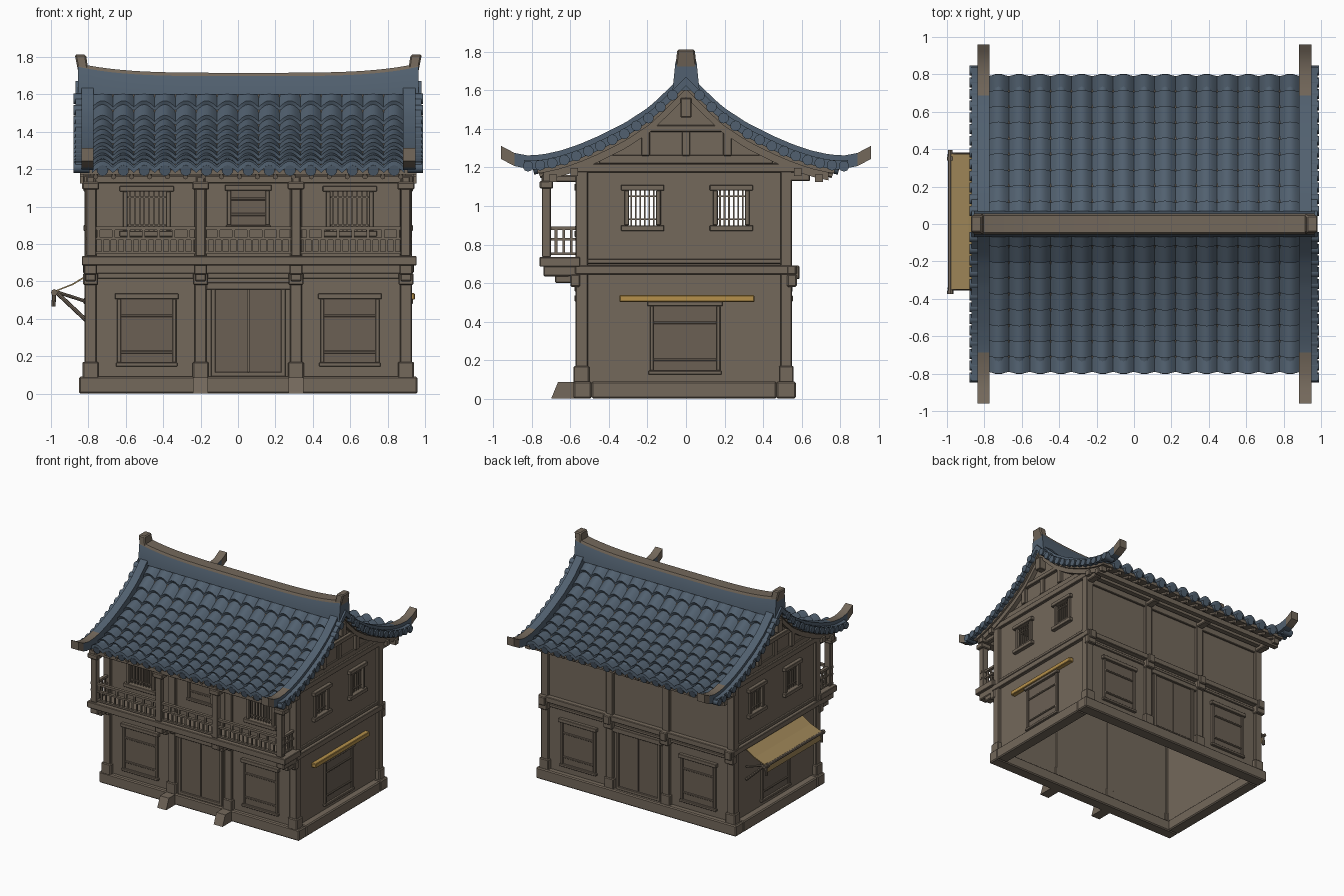
import bpy, bmesh, math
from mathutils import Matrix, Vector

if "Cube" in bpy.data.objects:
    bpy.data.objects.remove(bpy.data.objects["Cube"])

CX = 0.055  # the house sits slightly right of centre, the awning balances it


def material(name, rgb):
    m = bpy.data.materials.new(name)
    m.diffuse_color = (*rgb, 1)
    m.use_nodes = True
    m.node_tree.nodes["Principled BSDF"].inputs["Base Color"].default_value = m.diffuse_color
    return m


WOOD = material("brown wood", (0.172, 0.138, 0.104))
PANEL = material("dark brown panel", (0.145, 0.115, 0.088))
SLATE = material("blue slate", (0.083, 0.118, 0.160))
CLOTH = material("tan cloth", (0.34, 0.235, 0.095))
GOLD = material("gold trim", (0.46, 0.28, 0.07))


def finish(name, bm, mats, smooth=False, bevel=0):
    bmesh.ops.recalc_face_normals(bm, faces=bm.faces)
    me = bpy.data.meshes.new(name)
    bm.to_mesh(me)
    bm.free()
    for m in mats:
        me.materials.append(m)
    ob = bpy.data.objects.new(name, me)
    ob.location.x = CX
    bpy.context.collection.objects.link(ob)
    if bevel:
        b = ob.modifiers.new("bevel", "BEVEL")
        b.width, b.segments = bevel, 1
    if smooth:
        bpy.ops.object.select_all(action="DESELECT")
        ob.select_set(True)
        bpy.context.view_layer.objects.active = ob
        bpy.ops.object.shade_smooth_by_angle(angle=math.radians(40))
    return ob


def boxes(name, mat, items, bevel=0):
    bm = bmesh.new()
    for x0, x1, y0, y1, z0, z1 in items:
        c = Matrix.Translation(((x0 + x1) / 2, (y0 + y1) / 2, (z0 + z1) / 2))
        bmesh.ops.create_cube(bm, size=1, matrix=c @ Matrix.Diagonal((abs(x1 - x0), abs(y1 - y0), abs(z1 - z0), 1)))
    return finish(name, bm, [mat], bevel=bevel)


def rods(name, mat, items, seg=8):
    bm = bmesh.new()
    for a, b, r in items:
        a, b = Vector(a), Vector(b)
        m = Matrix.Translation((a + b) / 2) @ (b - a).to_track_quat("Z", "Y").to_matrix().to_4x4()
        bmesh.ops.create_cone(bm, cap_ends=True, segments=seg, radius1=r, radius2=r, depth=(b - a).length, matrix=m)
    return finish(name, bm, [mat], smooth=True)


def on(face, u0, u1, d0, d1, z0, z1):
    """Box on a wall: u along the wall, d outward from it."""
    if face == "front":
        return (u0, u1, -0.55 - d1, -0.55 - d0, z0, z1)
    if face == "back":
        return (u0, u1, 0.525 + d0, 0.525 + d1, z0, z1)
    s = 1 if face == "right" else -1
    return (s * (0.85 + d0), s * (0.85 + d1), u0, u1, z0, z1)


def wall(face, u0, u1, z0, z1, holes):
    us = sorted({u0, u1, *[h[0] for h in holes], *[h[1] for h in holes]})
    zs = sorted({z0, z1, *[h[2] for h in holes], *[h[3] for h in holes]})
    cells = []
    for a, b in zip(us, us[1:]):
        for c, d in zip(zs, zs[1:]):
            if not any(h[0] <= a and b <= h[1] and h[2] <= c and d <= h[3] for h in holes):
                cells.append(on(face, a, b, -0.025, 0, c, d))
    boxes(face + "_wall", WOOD, cells)


def barred_window(face, u, w, z0, z1, n):
    f = [on(face, u - w - .03, u + w + .03, -.01, .03, z1, z1 + .03), on(face, u - w - .03, u + w + .03, -.01, .03, z0 - .03, z0)]
    f += [on(face, u + s * w - .012, u + s * w + .012, -.01, .018, z0, z1) for s in (-1, 1)]
    boxes(face + "_window_frame", WOOD, f, .003)
    bars = [on(face, u + w * (2 * (i + 1) / (n + 1) - 1) - .004, u + w * (2 * (i + 1) / (n + 1) - 1) + .004, -.014, -.004, z0, z1) for i in range(n)]
    bars += [on(face, u - w, u + w, -.014, -.002, z - .004, z + .004) for z in (z0 + .03, z1 - .03)]
    boxes(face + "_window_bars", WOOD, bars)


def shutter(face, u, w, z0, z1):
    boxes(face + "_shutter_panel", PANEL, [on(face, u - w, u + w, 0, .008, z0, z1)])
    f = [on(face, u - w - .03, u + w + .03, 0, .03, z1, z1 + .03), on(face, u - w - .025, u + w + .025, 0, .025, z0 - .02, z0)]
    f += [on(face, u + s * (w + .008) - .01, u + s * (w + .008) + .01, 0, .02, z0, z1) for s in (-1, 1)]
    f += [on(face, u - w, u + w, 0, .016, z, z + .014) for z in (z0 + .05, z0 + (z1 - z0) * .72)]
    boxes(face + "_shutter_frame", WOOD, f, .003)


def door(face):
    boxes(face + "_door_leaves", PANEL, [on(face, s * .004, s * .175, 0, .009, .11, .555) for s in (-1, 1)])
    f = [on(face, s * .175, s * .2, 0, .02, .09, .56) for s in (-1, 1)]
    f += [on(face, -.225, .225, 0, .028, .555, .595), on(face, -.2, .2, 0, .02, .09, .115)]
    boxes(face + "_door_frame", WOOD, f, .003)


# Walls, hollow and open below
side_w = [(u - .082, u + .082, .9, 1.08) for u in (-.225, .235)]
front_w = [(u - .115, u + .115, .87, 1.08) for u in (-.543, .543)]
wall("front", -.85, .85, .02, 1.22, front_w)
wall("back", -.85, .85, .02, 1.22, [])
for f in ("left", "right"):
    wall(f, -.55, .525, .02, 1.22, side_w)
    for h in side_w:
        barred_window(f, (h[0] + h[1]) / 2, .082, .9, 1.08, 6)
    shutter(f, -.005, .165, .145, .48)
for h in front_w:
    barred_window("front", (h[0] + h[1]) / 2, .115, .87, 1.08, 8)
shutter("front", 0, .095, .9, 1.085)
for f in ("front", "back"):
    door(f)
    for u in (-.543, .543):
        shutter(f, u, .14, .165, .505)

# Stone base ring and front steps
boxes("base", WOOD, [(-.905, .905, -.585, -.49, 0, .09), (-.905, .905, .47, .57, 0, .09),
                     (-.905, -.81, -.49, .47, 0, .09), (.81, .905, -.49, .47, 0, .09)], .008)
bm = bmesh.new()
for x in (-.255, .255):
    p = [bm.verts.new((x + sx * .04, y, z)) for sx in (-1, 1) for y, z in ((-.7, 0), (-.665, .085), (-.55, .085), (-.55, 0))]
    bm.faces.new(p[:4]), bm.faces.new(p[4:])
    for i in range(4):
        bm.faces.new((p[i], p[(i + 1) % 4], p[4 + (i + 1) % 4], p[4 + i]))
finish("front_step", bm, [WOOD])

# Pillars with plinths, and wall beams
pil, plinth, bracket, beam = [], [], [], []
for x in (-.843, -.255, .255, .843):
    for f in ("front", "back"):
        pil.append(on(f, x - .032, x + .032, -.03, .024, .05, 1.22))
        plinth.append(on(f, x - .042, x + .042, -.03, .034, .08, .17))
        bracket += [on(f, x - .04, x + .04, 0, .05, .58, .645), on(f, x - .03, x + .03, 0, .065, .62, .69)]
    bracket += [on("front", x - .035, x + .035, 0, .19, .635, .69), on("front", x - .03, x + .03, 0, .13, .60, .64),
                on("front", x - .022, x + .022, 0, .2, 1.125, 1.16), on("back", x - .03, x + .03, 0, .12, 1.13, 1.19),
                on("front", x - .045, x + .045, .14, .21, 1.09, 1.13)]
for s in ("left", "right"):
    for y0, y1 in ((-.574, -.51), (.49, .547)):
        pil.append(on(s, y0, y1, -.03, .025, .05, 1.22))
        plinth.append(on(s, y0 - .008, y1 + .008, -.03, .036, .08, .17))
    beam += [on(s, -.575, .575, 0, .032, .645, .69), on(s, -.56, .54, 0, .02, .70, .725),
             on(s, -.62, .62, 0, .028, 1.175, 1.22), on(s, -.45, .45, 0, .016, 1.22, 1.265),
             on(s, -.24, .24, 0, .03, 1.385, 1.42), on(s, -.028, .028, 0, .06, 1.46, 1.56),
             on(s, -.022, .022, 0, .02, 1.26, 1.39)]
    beam += [on(s, y - .022, y + .022, 0, .03, 1.26, 1.41) for y in (-.21, .215)]
beam += [on("front", -.87, .87, 0, .02, z, z + .03) for z in (.615, 1.15)]
beam += [on("back", -.885, .885, 0, .045, .645, .69), on("back", -.87, .87, 0, .02, 1.12, 1.2), on("back", -.87, .87, 0, .016, .6, .625)]
boxes("pillars", WOOD, pil, .005)
boxes("pillar_plinths", WOOD, plinth, .006)
boxes("pillar_brackets", WOOD, bracket, .006)
boxes("wall_beams", WOOD, beam, .004)

# Balcony with posts and railing
boxes("balcony_floor", WOOD, [(-.89, .9, -.76, -.55, .685, .735)], .004)
posts = [(x - .026, x + .026, -.748, -.702, .735, 1.16) for x in (-.84, -.255, .255, .84)]
boxes("balcony_posts", WOOD, posts + [(-.88, .88, -.745, -.705, 1.125, 1.165)], .004)
rail = []
for z, t in ((.875, .018), (.82, .014), (.745, .014)):
    rail.append((-.87, .87, -.74, -.715, z, z + t))
    rail += [(s * .83, s * .855, -.74, -.56, z, z + t) for s in (-1, 1)]
for i in range(42):
    x = -.82 + i * .04
    rail.append((x - .006, x + .006, -.733, -.721, .75, .825))
for i in range(21):
    x = -.8 + i * .08
    rail.append((x - .008, x + .008, -.734, -.72, .825, .88))
for s in (-1, 1):
    rail += [(s * .836, s * .849, y - .007, y + .007, .75, .88) for y in (-.675, -.635, -.595)]
boxes("balcony_railing", WOOD, rail)

# Roof curve: height of the gable ridge above each depth
CURVE = [(0, 1.70), (.1, 1.6), (.19, 1.515), (.32, 1.43), (.45, 1.365), (.55, 1.322), (.65, 1.288),
         (.74, 1.268), (.82, 1.262), (.89, 1.275), (.96, 1.312)]


def top(y):
    y = abs(y)
    for (a, p), (b, q) in zip(CURVE, CURVE[1:]):
        if y <= b:
            return p + (q - p) * (y - a) / (b - a)
    return CURVE[-1][1]


def ribbon(name, mats, spans, half, hi, lo, n=40, rule=None):
    bm = bmesh.new()
    for x0, x1 in spans:
        rings = []
        for i in range(n + 1):
            y = half * (2 * i / n - 1)
            rings.append([bm.verts.new((x, y, z)) for x, z in ((x0, lo(y)), (x1, lo(y)), (x1, hi(y)), (x0, hi(y)))])
        for a, b in zip(rings, rings[1:]):
            for k in range(4):
                bm.faces.new((a[k], a[(k + 1) % 4], b[(k + 1) % 4], b[k]))
        bm.faces.new(rings[0]), bm.faces.new(rings[-1])
    bm.normal_update()
    if rule:
        for f in bm.faces:
            f.material_index = rule(f)
    return finish(name, bm, mats, smooth=True)


def tip_rule(f):
    c = f.calc_center_median()
    return int(abs(c.y) > .88 or (abs(c.y) > .7 and abs(f.normal.z) > .5 and c.z > top(c.y) - .02))


ribbon("roof_underside", [WOOD], [(-.9, .9)], .77, lambda y: top(y) - .07, lambda y: top(y) - .095)
ribbon("gable_wall", [WOOD], [(-.85, -.825), (.825, .85)], .54, lambda y: top(y) - .09, lambda y: 1.21)
ribbon("gable_rafter", [WOOD], [(-.885, -.84), (.84, .885)], .74, lambda y: top(y) - .09, lambda y: top(y) - .135)
ribbon("gable_ridge", [SLATE, WOOD], [(-.893, -.828), (.828, .893)], .96, top, lambda y: top(y) - .068, 56, tip_rule)
ribbon("gable_edge", [SLATE], [(-.925, -.88), (.88, .925)], .84, lambda y: top(y) - .028, lambda y: top(y) - .075)

# Tile field: scalloped columns, stepped rows
COLS, ROWS, SUB = 15, 9, 8
bm = bmesh.new()
for s in (-1, 1):
    lines = []
    for r in range(ROWS):
        for e in (0, 1):
            y = .03 + (.79 - .03) * (r + e) / ROWS
            line = []
            for i in range(COLS * SUB + 1):
                wave = abs(math.sin(math.pi * i / SUB)) * .034
                line.append(bm.verts.new((-.835 + 1.67 * i / (COLS * SUB), s * (y + e * wave * .3), top(y) - .075 + wave + .02 * e)))
            lines.append(line)
    lines.append([bm.verts.new((v.co.x, v.co.y, v.co.z - .03)) for v in lines[-1]])
    for a, b in zip(lines, lines[1:]):
        for i in range(COLS * SUB):
            bm.faces.new((a[i], a[i + 1], b[i + 1], b[i]))
finish("roof_tiles", bm, [SLATE], smooth=True)

# Round tile ends along eaves and gable edges
ends = []
for s in (-1, 1):
    for i in range(COLS):
        x = -.835 + 1.67 * (i + .5) / COLS
        ends.append(((x, s * .7, 1.215), (x, s * .795, 1.192), .03))
    for i in range(13):
        y = .07 + i * .0625
        ends += [((k * .85, s * y, top(y) - .055), (k * .935, s * y, top(y) - .055), .028) for k in (-1, 1)]
rods("tile_ends", SLATE, ends, 10)

# Eave rafters and purlins
raf = []
for s in (-1, 1):
    for i in range(18):
        x = -.816 + i * .096
        raf.append(((x, s * .5, top(.5) - .108), (x, s * .76, top(.76) - .108), .014))
rods("eave_rafters", WOOD, raf, 6)
boxes("eave_purlins", WOOD, [(-.9, .9, s * y - .02, s * y + .02, top(y) - .155, top(y) - .115) for s in (-1, 1) for y in (.58, .69)])

# Main ridge, rising to the end blocks
bm = bmesh.new()
rings = []
for i in range(33):
    x = -.91 + 1.82 * i / 32
    z = 1.715 + .05 * abs(x / .91) ** 4
    rings.append([bm.verts.new((x, y, h)) for y, h in ((-.07, 1.6), (-.055, z - .018), (-.045, z), (.045, z), (.055, z - .018), (.07, 1.6))])
for a, b in zip(rings, rings[1:]):
    for k in range(5):
        bm.faces.new((a[k], a[k + 1], b[k + 1], b[k])).material_index = int(k in (1, 2, 3))
bm.faces.new(rings[0]), bm.faces.new(rings[-1])
finish("main_ridge", bm, [SLATE, WOOD], smooth=True)
bm = bmesh.new()
for s in (-1, 1):
    lo = [bm.verts.new((s * x, y, 1.7)) for x, y in ((.85, -.058), (.905, -.058), (.905, .058), (.85, .058))]
    hi = [bm.verts.new((s * x, y, 1.812)) for x, y in ((.868, -.045), (.928, -.045), (.928, .045), (.868, .045))]
    bm.faces.new(lo), bm.faces.new(hi)
    for k in range(4):
        bm.faces.new((lo[k], lo[(k + 1) % 4], hi[(k + 1) % 4], hi[k]))
finish("ridge_end_blocks", bm, [WOOD], bevel=.008)

# Cloth awning on the left, its poles, and the gold rail on the right
bm = bmesh.new()
prof = [(-.855, .64), (-.94, .588), (-1.035, .55), (-1.042, .485)]
a, b = [[bm.verts.new((x, y, z)) for x, z in prof] for y in (-.35, .375)]
for i in range(3):
    bm.faces.new((a[i], a[i + 1], b[i + 1], b[i]))
finish("awning_cloth", bm, [CLOTH]).modifiers.new("thickness", "SOLIDIFY").thickness = .008
poles = [((-1.037, -.375, .54), (-1.037, .395, .54), .012)]
for y in (-.345, .37):
    poles += [((-1.03, y, .545), (-.86, y, .385), .011), ((-1.03, y, .545), (-.86, y, .49), .009),
              ((-1.037, y - .03, .54), (-1.037, y - .01, .54), .018), ((-1.037, y, .545), (-1.042, y, .465), .011)]
rods("awning_poles", WOOD, poles)
boxes("side_gold_rail", GOLD, [on("right", -.345, .355, 0, .04, .502, .537)], .004)
